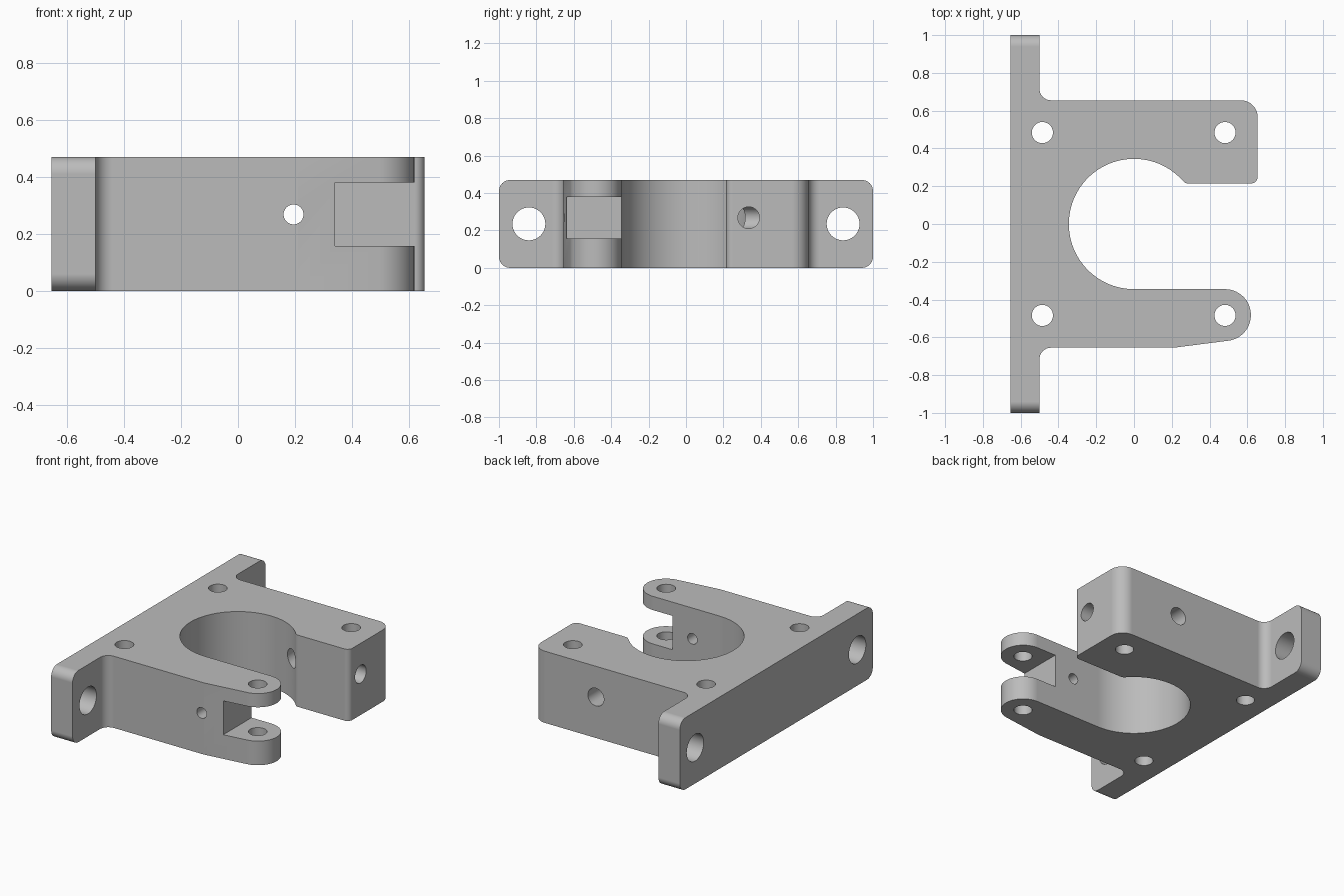
import bpy
import bmesh
from math import cos, sin, radians
from mathutils import Matrix, Vector

if "Cube" in bpy.data.objects:
    bpy.data.objects.remove(bpy.data.objects["Cube"], do_unlink=True)

HEIGHT = 0.47
BORE = 0.345

grey = bpy.data.materials.new("plain grey")
grey.use_nodes = True
colour = (0.5, 0.5, 0.5, 1)
grey.diffuse_color = colour
grey.node_tree.nodes["Principled BSDF"].inputs["Base Color"].default_value = colour


def arc(cx, cy, r, start, end, steps=10):
    angles = [radians(start + (end - start) * i / steps) for i in range(steps + 1)]
    return [(cx + r * cos(a), cy + r * sin(a)) for a in angles]


def finish(name, bm):
    bmesh.ops.recalc_face_normals(bm, faces=bm.faces)
    mesh = bpy.data.meshes.new(name)
    bm.to_mesh(mesh)
    bm.free()
    mesh.materials.append(grey)
    obj = bpy.data.objects.new(name, mesh)
    bpy.context.collection.objects.link(obj)
    return obj


def extrude(name, points, direction):
    bm = bmesh.new()
    face = bm.faces.new([bm.verts.new(p) for p in points])
    result = bmesh.ops.extrude_face_region(bm, geom=[face])
    verts = [g for g in result["geom"] if isinstance(g, bmesh.types.BMVert)]
    bmesh.ops.translate(bm, verts=verts, vec=direction)
    return finish(name, bm)


def cylinder(name, start, end, radius):
    start, end = Vector(start), Vector(end)
    axis = end - start
    bm = bmesh.new()
    turn = axis.to_track_quat("Z", "Y").to_matrix().to_4x4()
    bmesh.ops.create_cone(bm, cap_ends=True, segments=40, radius1=radius,
                          radius2=radius, depth=axis.length,
                          matrix=Matrix.Translation((start + end) / 2) @ turn)
    return finish(name, bm)


def apply(target, mod):
    bpy.ops.object.select_all(action="DESELECT")
    target.select_set(True)
    bpy.context.view_layer.objects.active = target
    bpy.ops.object.modifier_apply(modifier=mod.name)


def combine(target, other, operation):
    mod = target.modifiers.new(other.name, "BOOLEAN")
    mod.operation = operation
    mod.solver = "EXACT"
    mod.object = other
    apply(target, mod)
    bpy.data.objects.remove(other, do_unlink=True)


# Main block outline: two arms around an open bore
outline = [(-0.58, -0.715)]
outline += arc(-0.44, -0.715, 0.06, 180, 90)
outline += [(0.21, -0.655)]
outline += arc(0.482, -0.482, 0.137, -83.5, 90, 28)
outline += arc(0, 0, BORE, 270, 45, 60)
outline += arc(0.285, 0.245, 0.03, 225, 270, 5)
outline += arc(0.62, 0.25, 0.035, 270, 360)
outline += arc(0.565, 0.565, 0.09, 0, 90)
outline += arc(-0.44, 0.715, 0.06, 270, 180)
outline += [(-0.58, 0.715)]
bracket = extrude("clamp_bracket", [(x, y, 0) for x, y in outline], (0, 0, HEIGHT))

# Mounting flange with rounded corners
R = 0.06
rounded = []
for i, (y, z) in enumerate([(1 - R, HEIGHT - R), (R - 1, HEIGHT - R), (R - 1, R), (1 - R, R)]):
    rounded += arc(y, z, R, 90 * i, 90 * i + 90)
flange = extrude("mounting_flange", [(-0.655, y, z) for y, z in rounded], (0.155, 0, 0))
combine(bracket, flange, "UNION")

# Fork slot in the front arm
bm = bmesh.new()
bmesh.ops.create_cube(bm, size=1, matrix=Matrix.Translation((0.59, -0.5, 0.269))
                      @ Matrix.Diagonal((0.5, 0.5, 0.222, 1)))
combine(bracket, finish("fork_slot", bm), "DIFFERENCE")

# Vertical bolt holes and flange holes
for side in (-1, 1):
    for x in (-0.485, 0.482):
        y = side * 0.484
        combine(bracket, cylinder("bolt_hole", (x, y, -0.1), (x, y, 0.6), 0.056), "DIFFERENCE")
    y = side * 0.84
    combine(bracket, cylinder("flange_hole", (-0.8, y, 0.235), (-0.4, y, 0.235), 0.088), "DIFFERENCE")

# Cross holes: narrow in the front arm, wide in the rear arm, blind from the side
for name, start, end, radius in (
        ("narrow_cross_hole", (0.195, -0.8, 0.268), (0.195, 0, 0.268), 0.035),
        ("wide_cross_hole", (0.195, 0, 0.268), (0.195, 0.8, 0.268), 0.058),
        ("side_hole", (0.195, 0.335, 0.268), (0.8, 0.335, 0.268), 0.058)):
    combine(bracket, cylinder(name, start, end, radius), "DIFFERENCE")

# Smooth curved walls, keep flat faces flat
bpy.ops.object.select_all(action="DESELECT")
bracket.select_set(True)
bpy.context.view_layer.objects.active = bracket
bpy.ops.object.shade_smooth_by_angle(angle=radians(30))
weighted = bracket.modifiers.new("flat face normals", "WEIGHTED_NORMAL")
weighted.keep_sharp = True
weighted.weight = 100
